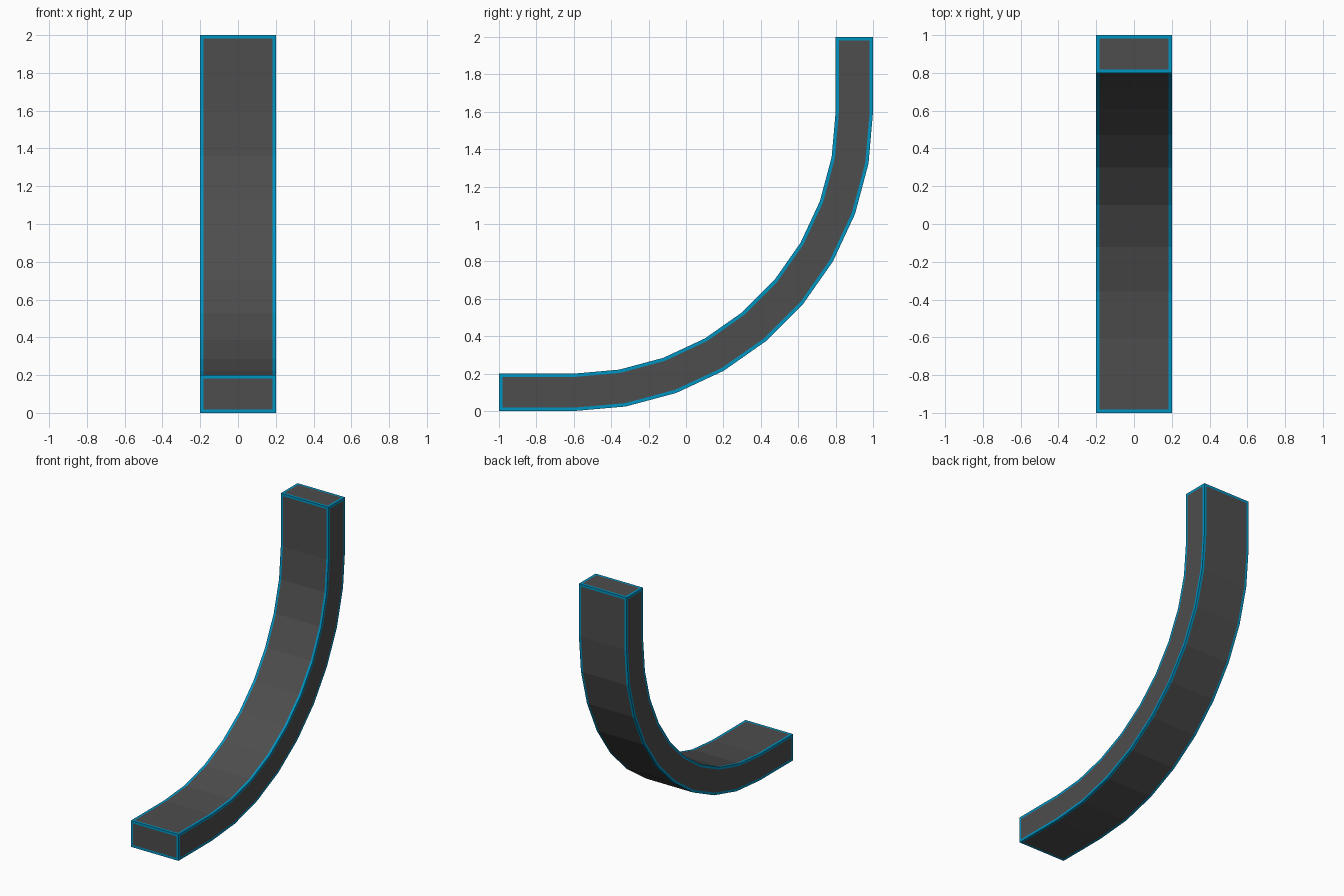
import bpy, bmesh, math

if "Cube" in bpy.data.objects:
    bpy.data.objects.remove(bpy.data.objects["Cube"])

HALF_W, R_OUT, R_IN, STEPS, TRIM = 0.2, 1.6, 1.4, 9, 0.018
CY, CZ = -0.6, 1.6  # centre of the bend


def material(name, color):
    m = bpy.data.materials.new(name)
    m.diffuse_color = color
    m.use_nodes = True
    m.node_tree.nodes["Principled BSDF"].inputs["Base Color"].default_value = m.diffuse_color
    return m


def side_line(r):
    # straight foot, quarter bend, straight top
    pts = [(-1.0, CZ - r)]
    for i in range(STEPS + 1):
        a = math.radians(90 * i / STEPS)
        pts.append((CY + r * math.sin(a), CZ - r * math.cos(a)))
    return pts + [(CY + r, 2.0)]


# Curved rectangular bar
bm = bmesh.new()
rings = []
for o, i in zip(side_line(R_OUT), side_line(R_IN)):
    rings.append([bm.verts.new(p) for p in (
        (-HALF_W, *o), (HALF_W, *o), (HALF_W, *i), (-HALF_W, *i))])
sides = [[] for _ in range(4)]
for a, b in zip(rings, rings[1:]):
    for k in range(4):
        n = (k + 1) % 4
        sides[k].append(bm.faces.new((a[k], a[n], b[n], b[k])))
sides += [[bm.faces.new(rings[0])], [bm.faces.new(rings[-1])]]
bmesh.ops.recalc_face_normals(bm, faces=bm.faces[:])

# Blue trim bordering every side of the bar
for faces in sides:
    rim = bmesh.ops.inset_region(bm, faces=faces, thickness=TRIM,
                                 use_boundary=True, use_even_offset=True)
    for f in rim["faces"]:
        f.material_index = 1

mesh = bpy.data.meshes.new("curved_bar")
bm.to_mesh(mesh)
bm.free()
mesh.materials.append(material("dark_grey", (0.075, 0.075, 0.075, 1)))
mesh.materials.append(material("trim_blue", (0.0, 0.3, 0.55, 1)))
bpy.context.collection.objects.link(bpy.data.objects.new("curved_bar", mesh))
